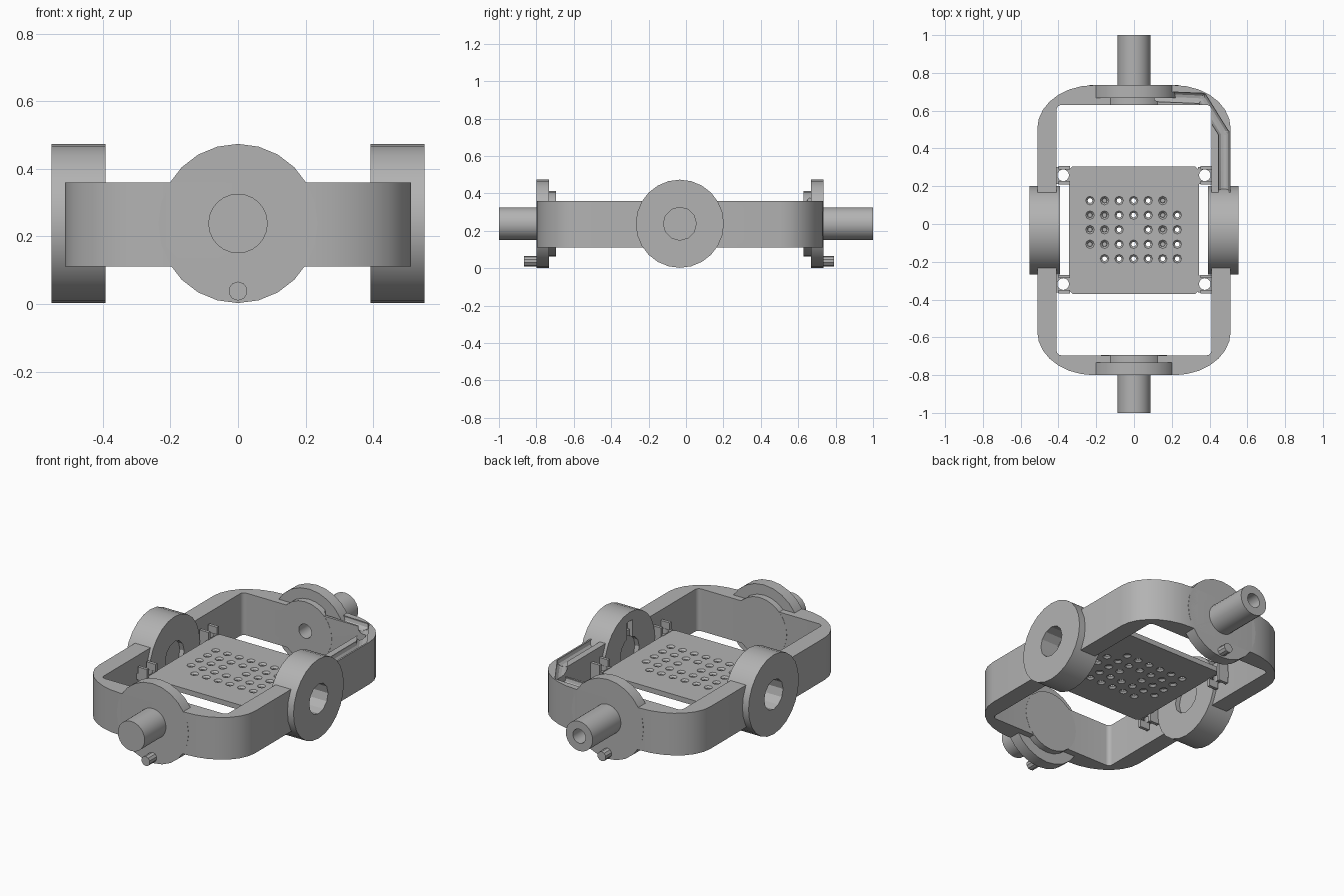
import bpy, bmesh, math
from mathutils import Vector

if "Cube" in bpy.data.objects:
    bpy.data.objects.remove(bpy.data.objects["Cube"], do_unlink=True)

GREY = (0.45, 0.45, 0.45, 1)
metal = bpy.data.materials.new("plain_grey")
metal.use_nodes = True
metal.diffuse_color = GREY
metal.node_tree.nodes["Principled BSDF"].inputs["Base Color"].default_value = GREY

CY, CZ = -0.033, 0.238      # centre of the pivots
BOT, TOP = 0.11, 0.36       # frame height


def finish(bm, name):
    bmesh.ops.recalc_face_normals(bm, faces=bm.faces)
    mesh = bpy.data.meshes.new(name)
    bm.to_mesh(mesh)
    bm.free()
    ob = bpy.data.objects.new(name, mesh)
    mesh.materials.append(metal)
    bpy.context.scene.collection.objects.link(ob)
    return ob


def rod(name, p, q, r, sides=24, r2=None):
    p, q = Vector(p), Vector(q)
    bm = bmesh.new()
    bmesh.ops.create_cone(bm, cap_ends=True, segments=sides, radius1=r,
                          radius2=r if r2 is None else r2, depth=(q - p).length)
    rot = (q - p).to_track_quat('Z', 'Y').to_matrix().to_4x4()
    bm.transform(rot)
    bmesh.ops.translate(bm, verts=bm.verts, vec=(p + q) / 2)
    return finish(bm, name)


def prism(name, points, z0, z1):
    bm = bmesh.new()
    base = bm.faces.new([bm.verts.new((x, y, z0)) for x, y in points])
    top = bmesh.ops.extrude_face_region(bm, geom=[base])["geom"]
    bmesh.ops.translate(bm, vec=(0, 0, z1 - z0),
                        verts=[v for v in top if isinstance(v, bmesh.types.BMVert)])
    return finish(bm, name)


def box(name, x0, x1, y0, y1, z0, z1):
    return prism(name, [(x0, y0), (x1, y0), (x1, y1), (x0, y1)], z0, z1)


def rounded(hx, y0, y1, rx, ry, n):
    """Rectangle outline with elliptical corners."""
    pts = []
    for k, (sx, sy) in enumerate([(1, 1), (-1, 1), (-1, -1), (1, -1)]):
        cy = y1 - ry if sy > 0 else y0 + ry
        for i in range(n + 1):
            a = math.pi / 2 * (k + i / n)
            pts.append((sx * (hx - rx) + rx * math.cos(a), cy + ry * math.sin(a)))
    return pts


def cut(targets, cutter):
    for ob in targets:
        mod = ob.modifiers.new("cut", 'BOOLEAN')
        mod.operation, mod.solver, mod.object = 'DIFFERENCE', 'EXACT', cutter
        bpy.context.view_layer.objects.active = ob
        bpy.ops.object.modifier_apply(modifier=mod.name)
    bpy.data.objects.remove(cutter, do_unlink=True)


# Ring frame
frame = prism("frame", rounded(0.512, -0.8, 0.735, 0.3, 0.23, 7), BOT, TOP)
cut([frame], prism("inside", rounded(0.41, -0.695, 0.63, 0.025, 0.025, 4), 0, 1))
parts = [frame]

# Front and back hubs with shafts and stop pins
hubs = {}
for name, face, s, tip, pin in [("front", -0.8, -1, -1, -0.865), ("back", 0.735, 1, 1, 0.79)]:
    def at(y, z=CZ):
        return (0, y, z)
    hubs[name] = [
        rod(name + "_hub", at(face - s * 0.068), at(face), 0.2355),
        rod(name + "_inner_disc", at(face - s * 0.106), at(face - s * 0.06), 0.175),
        rod(name + "_shaft", at(face - s * 0.01), at(tip), 0.088),
    ]
    parts += hubs[name]
    parts.append(rod(name + "_stop_pin", at(face - s * 0.03, 0.038), at(pin, 0.038), 0.028, 10))

# Wire bore through the back shaft
cut([frame] + hubs["back"], rod("bore", (0, 0.55, CZ), (0, 1.1, CZ), 0.042, 16))

# Side bosses with a blind socket on each face
bosses = []
for s, name in [(1, "left"), (-1, "right")]:
    boss = rod(name + "_boss", (s * 0.392, CY, CZ), (s * 0.552, CY, CZ), 0.2355)
    cut([boss, frame], rod("socket", (s * 0.44, CY, CZ), (s * 0.6, CY, CZ), 0.088, 12))
    cut([boss, frame], rod("recess", (s * 0.3, CY, CZ), (s * 0.42, CY, CZ), 0.088, 12))
    bosses.append(boss)
parts += bosses

# Wire channel along the top of the back left corner
cut([bosses[0]], box("notch", 0.38, 0.425, CY - 0.025, CY + 0.025, CZ, 0.42))
path = [(0.475, 0.16, 0.35), (0.475, 0.48, 0.35), (0.36, 0.665, 0.35), (0.12, 0.675, 0.35)]
for p, q in zip(path, path[1:]):
    step = (Vector(q) - Vector(p)).normalized() * 0.012
    cut([frame, hubs["back"][1]],
        rod("channel", Vector(p) - step, Vector(q) + step, 0.03, 12))

# Perforated plate
plate = prism("plate", rounded(0.345, -0.37, 0.305, 0.02, 0.02, 1), 0.225, 0.255)
skipped = [(6, 0), (3, 2), (0, 4)]
for row in range(5):
    for col in range(7):
        if (col, row) in skipped:
            continue
        x, y = -0.233 + col * 0.077, 0.124 - row * 0.077
        cut([plate], rod("hole", (x, y, 0.2), (x, y, 0.28), 0.013, 8))
        for z, d in [(0.256, -1), (0.224, 1)]:
            cut([plate], rod("sink", (x, y, z), (x, y, z + d * 0.012), 0.024, 8, 0.012))
parts.append(plate)

# Corner clips: two uprights joined by a web with a round hole
clips = []
for sx, side in [(1, "left"), (-1, "right")]:
    for cy, end in [(0.258, "back"), (-0.318, "front")]:
        name = f"{end}_{side}_clip"
        x0, x1 = sorted((sx * 0.34, sx * 0.412))
        web = box(name + "_web", x0, x1, cy - 0.045, cy + 0.045, 0.222, 0.258)
        clips.append(web)
        for d in (-1, 1):
            y = cy + d * 0.04
            parts.append(box(name + "_upright", x0 + 0.012, x1, y - 0.009, y + 0.009, 0.18, 0.3))
        cut([web, plate], rod("clip_hole", (sx * 0.375, cy, 0), (sx * 0.375, cy, 1), 0.031, 16))
parts += clips

# Smooth the round sides, keep the edges sharp
bpy.ops.object.select_all(action='DESELECT')
for ob in parts:
    ob.select_set(True)
bpy.context.view_layer.objects.active = frame
bpy.ops.object.shade_smooth_by_angle(angle=math.radians(25))
